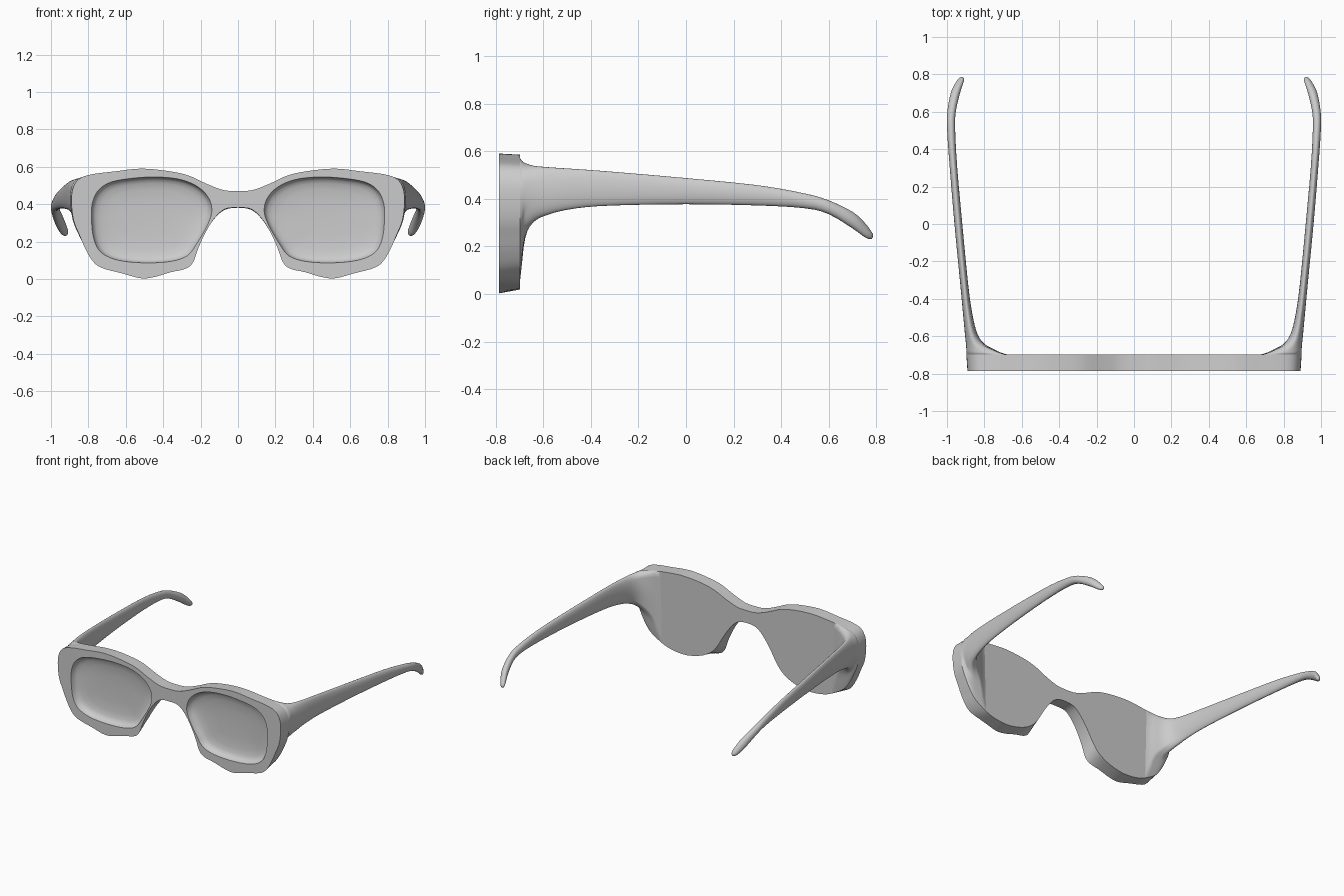
import bpy, bmesh
from mathutils import Vector

if "Cube" in bpy.data.objects:
    bpy.data.objects.remove(bpy.data.objects["Cube"])

FRONT_Y, BACK_Y = -0.785, -0.697


def smooth_path(points, steps, closed):
    """Catmull-Rom interpolation of points of any dimension."""
    p = [Vector(q) for q in points]
    n = len(p)
    get = (lambda i: p[i % n]) if closed else (lambda i: p[max(0, min(n - 1, i))])
    out = []
    for i in range(n if closed else n - 1):
        a, b, c, d = get(i - 1), get(i), get(i + 1), get(i + 2)
        for k in range(steps):
            t = k / steps
            out.append(0.5 * (2 * b + (c - a) * t + (2 * a - 5 * b + 4 * c - d) * t * t
                              + (3 * b - a - 3 * c + d) * t ** 3))
    if not closed:
        out.append(p[-1])
    return out


def bridge(bm, a, b):
    n = len(a)
    for i in range(n):
        bm.faces.new((a[i], a[(i + 1) % n], b[(i + 1) % n], b[i]))


def finish(bm, name, angle):
    bmesh.ops.recalc_face_normals(bm, faces=bm.faces)
    me = bpy.data.meshes.new(name)
    bm.to_mesh(me)
    bm.free()
    ob = bpy.data.objects.new(name, me)
    bpy.context.collection.objects.link(ob)
    bpy.ops.object.select_all(action='DESELECT')
    ob.select_set(True)
    bpy.context.view_layer.objects.active = ob
    bpy.ops.object.shade_smooth_by_angle(angle=angle)
    return ob


# Half outline of the frame: front x, z and back x, z
half = [
    (0, .47, 0, .47), (.08, .476, .08, .476), (.17, .51, .17, .508), (.27, .555, .27, .552),
    (.38, .578, .38, .575), (.52, .59, .52, .585), (.66, .575, .66, .573), (.78, .56, .78, .555),
    (.85, .535, .855, .53), (.884, .48, .89, .475), (.89, .40, .896, .40), (.878, .31, .882, .31),
    (.85, .24, .853, .24), (.82, .17, .82, .175), (.78, .10, .77, .11), (.73, .06, .68, .055),
    (.62, .03, .61, .03), (.52, .004, .52, .019), (.45, .01, .44, .027), (.36, .036, .35, .055),
    (.28, .055, .28, .10), (.24, .09, .235, .155), (.21, .17, .20, .215), (.17, .255, .155, .285),
    (.125, .325, .11, .34), (.07, .374, .065, .372), (0, .381, 0, .381)]
loop = half + [(-a, b, -c, d) for a, b, c, d in half[-2:0:-1]]
outline = smooth_path(loop, 4, True)

# Opening of one lens recess
lens = smooth_path([
    (.14, .36), (.155, .43), (.21, .49), (.30, .53), (.42, .545), (.55, .54), (.68, .518),
    (.75, .47), (.78, .40), (.783, .31), (.77, .21), (.73, .14), (.64, .10), (.50, .086),
    (.36, .094), (.27, .125), (.22, .19), (.165, .285)], 4, True)
LENS_C = Vector((.47, .32))

# Front frame: walls, flat back, pierced front face, shallow lens bowls
bm = bmesh.new()
front = [bm.verts.new((p[0], FRONT_Y, p[1])) for p in outline]
back = [bm.verts.new((p[2], BACK_Y, p[3])) for p in outline]
bridge(bm, front, back)
bm.faces.new(back)
rims = []
for side in (1, -1):
    rings = []
    for scale, depth in ((1, 0), (.975, .025), (.93, .037), (.85, .046), (.7, .053), (.4, .058)):
        pts = [LENS_C + (p - LENS_C) * scale for p in lens]
        rings.append([bm.verts.new((side * p.x, FRONT_Y + depth, p.y)) for p in pts])
    for a, b in zip(rings, rings[1:]):
        bridge(bm, a, b)
    bm.faces.new(rings[-1])
    rims.append(rings[0])
edges = [bm.edges.get((r[i - 1], r[i])) for r in [front] + rims for i in range(len(r))]
bmesh.ops.triangle_fill(bm, edges=edges, use_beauty=True, normal=(0, -1, 0))
finish(bm, "front_frame", 0.6)

# Temple arm: starts as the outer end of the frame back, morphs to an ellipse
base = [Vector((p[2], p[3])) for p in outline if p[2] > 0.679]
top, bottom = base[0], base[-1]
base += [bottom.lerp(top, k / 12) for k in range(1, 12)]
x0, x1 = min(p.x for p in base), max(p.x for p in base)
z0, z1 = min(p.y for p in base), max(p.y for p in base)
unit = [Vector(((2 * p.x - x0 - x1) / (x1 - x0), (2 * p.y - z0 - z1) / (z1 - z0))) for p in base]

# y, inner x, outer x, low z, high z, roundness
sections = [
    (BACK_Y, x0, x1, z0, z1, 0), (-.689, .705, .897, .12, .566, .1),
    (-.675, .735, .898, .22, .556, .3), (-.64, .80, .90, .292, .541, .7),
    (-.58, .84, .905, .333, .533, 1), (-.46, .868, .916, .36, .525, 1),
    (-.30, .889, .931, .372, .513, 1), (0, .918, .96, .377, .487, 1),
    (.30, .945, .985, .372, .457, 1), (.50, .956, .999, .36, .422, 1),
    (.60, .953, .998, .335, .393, 1), (.70, .930, .980, .275, .345, 1),
    (.75, .914, .957, .239, .300, 1), (.775, .908, .940, .230, .268, 1),
    (.785, .915, .927, .238, .252, 1)]
bm = bmesh.new()
prev = None
for y, xa, xb, za, zb, w in smooth_path(sections, 3, False):
    ring = []
    for u in unit:
        q = u.lerp(u.normalized(), max(0, min(1, w)))
        ring.append(bm.verts.new(((xa + xb) / 2 + q.x * (xb - xa) / 2, y,
                                  (za + zb) / 2 + q.y * (zb - za) / 2)))
    if prev:
        bridge(bm, prev, ring)
    prev = ring
bm.faces.new(prev)
arm = finish(bm, "temple_arms", 1.0)
mirror = arm.modifiers.new("Mirror", 'MIRROR')
mirror.use_mirror_merge = False
